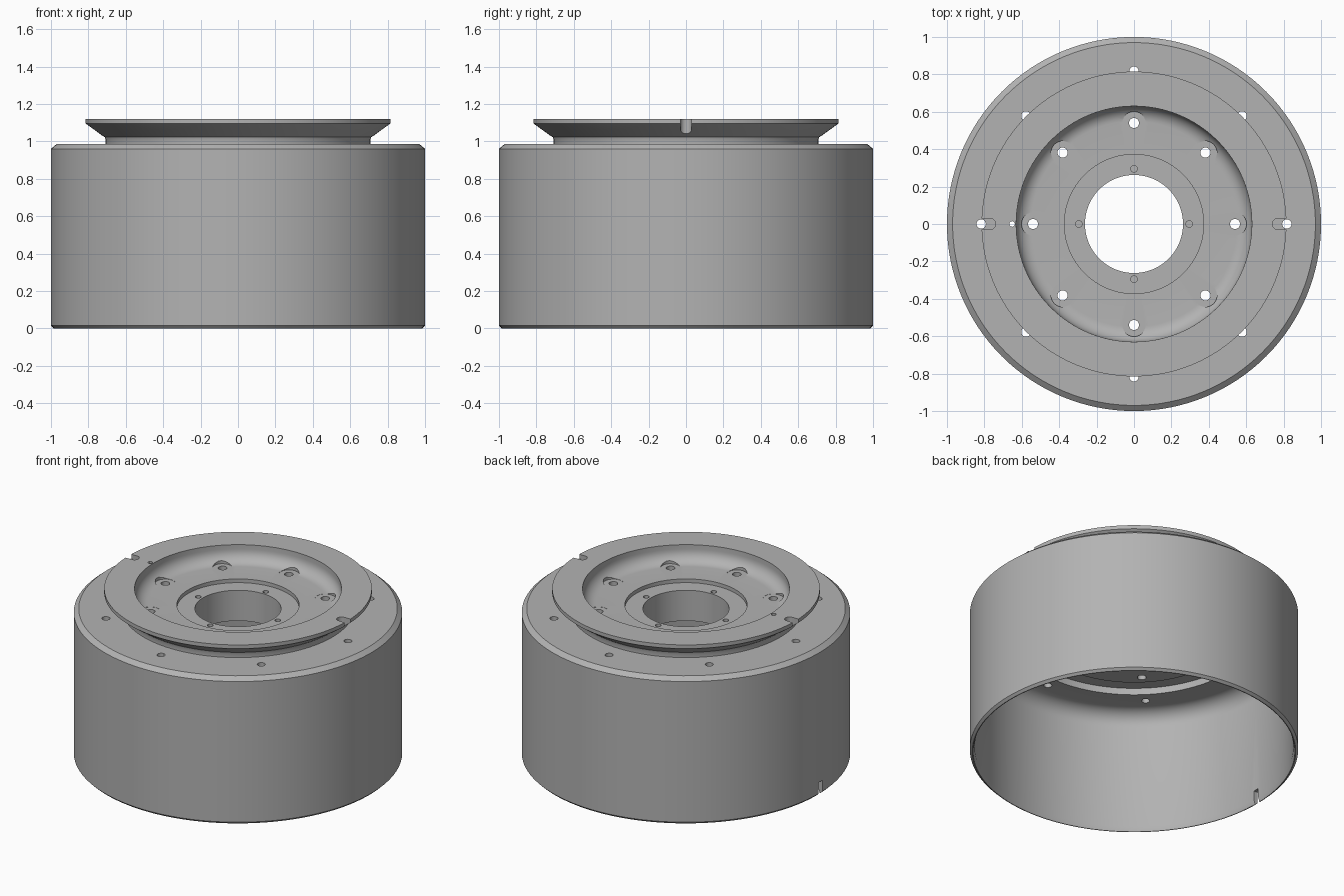
import bpy, bmesh
from math import sin, cos, pi, radians
from mathutils import Matrix

cube = bpy.data.objects.get("Cube")
if cube:
    bpy.data.objects.remove(cube)

steel = bpy.data.materials.new("grey_steel")
steel.use_nodes = True
grey = (0.45, 0.45, 0.45, 1)
steel.diffuse_color = grey
steel.node_tree.nodes["Principled BSDF"].inputs["Base Color"].default_value = grey


def arc(cx, cz, r, start, end, n=8):
    """Points along an arc of a profile, angles in degrees."""
    angles = [radians(start + (end - start) * i / n) for i in range(n + 1)]
    return [(cx + r * cos(a), cz + r * sin(a)) for a in angles]


def lathe(bm, profile, segments, closed=True, at=(0, 0)):
    """Turn a profile of (radius, z) points about a vertical axis."""
    rings = []
    for r, z in profile:
        rings.append([bm.verts.new((at[0] + r * cos(2 * pi * i / segments),
                                    at[1] + r * sin(2 * pi * i / segments), z))
                      for i in range(segments)])
    pairs = list(zip(rings, rings[1:]))
    if closed:
        pairs.append((rings[-1], rings[0]))
    else:
        bm.faces.new(rings[0])
        bm.faces.new(rings[-1])
    for low, high in pairs:
        for i in range(segments):
            j = (i + 1) % segments
            bm.faces.new((low[i], low[j], high[j], high[i]))


def box(bm, centre, size):
    bmesh.ops.create_cube(bm, size=1, matrix=Matrix.Translation(centre) @ Matrix.Diagonal((*size, 1)))


def finish(bm, name):
    bmesh.ops.recalc_face_normals(bm, faces=bm.faces)
    mesh = bpy.data.meshes.new(name)
    bm.to_mesh(mesh)
    bm.free()
    mesh.materials.append(steel)
    obj = bpy.data.objects.new(name, mesh)
    bpy.context.collection.objects.link(obj)
    return obj


def spots(count, radius):
    return [(radius * cos(2 * pi * i / count), radius * sin(2 * pi * i / count)) for i in range(count)]


# Drum wall, deck, neck, flange and dished hub turned from one section
section = [(0.98, 0), (0.985, 0), (1, 0.015), (1, 0.96), (0.97, 0.985)]
section += [(0.708, 0.985), (0.708, 1.01)]
section += [(0.712, 1.022), (0.725, 1.03), (0.815, 1.095), (0.815, 1.12)]
section += [(0.63, 1.12)] + arc(0.55, 1.09, 0.08, 0, -90)
section += [(0.372, 1.01), (0.372, 0.985), (0.262, 0.985), (0.262, 0.78), (0.375, 0.78)]
section += [(0.375, 0.83), (0.6, 0.83), (0.6, 0.87), (0.74, 0.87), (0.74, 0.825)]
section += arc(0.87, 0.725, 0.1, 90, 0) + [(0.97, 0.03)]
bm = bmesh.new()
lathe(bm, section, 128)
drum = finish(bm, "drum_with_hub_flange")

# Holes in the deck and hub, with spot faces round the bolt holes
bm = bmesh.new()
for p in spots(8, 0.54):
    lathe(bm, [(0.027, 0.7), (0.027, 1.009), (0.062, 1.009), (0.062, 1.075)], 24, False, p)
for p in spots(8, 0.817):
    lathe(bm, [(0.025, 0.7), (0.025, 1.0)], 20, False, p)
for p in spots(4, 0.295):
    lathe(bm, [(0.018, 0.88), (0.018, 1.05)], 16, False, p)
lathe(bm, [(0.015, 0.7), (0.015, 1.2)], 16, False, (-0.652, 0))
# Bottom notch in the drum wall
box(bm, (-1, 0, 0.03), (0.2, 0.04, 0.12))
holes = finish(bm, "hole_cutter")

# Round-ended slots in the flange rim
bm = bmesh.new()
for side in (1, -1):
    foot = [(0.77 + 0.03 * cos(a), 0.03 * sin(a))
            for a in (pi / 2 + pi * i / 12 for i in range(13))] + [(0.9, -0.03), (0.9, 0.03)]
    face = bm.faces.new([bm.verts.new((side * x, y, 1.005)) for x, y in foot])
    top = bmesh.ops.extrude_face_region(bm, geom=[face])["geom"]
    bmesh.ops.translate(bm, vec=(0, 0, 0.2), verts=[v for v in top if isinstance(v, bmesh.types.BMVert)])
slots = finish(bm, "slot_cutter")

bpy.ops.object.select_all(action="DESELECT")
bpy.context.view_layer.objects.active = drum
drum.select_set(True)
for cutter in (holes, slots):
    cutter.hide_render = True
    mod = drum.modifiers.new("cut", "BOOLEAN")
    mod.operation = "DIFFERENCE"
    mod.solver = "EXACT"
    mod.object = cutter
    bpy.ops.object.modifier_apply(modifier=mod.name)
    bpy.data.objects.remove(cutter)
bpy.ops.object.shade_smooth_by_angle(angle=radians(25))
